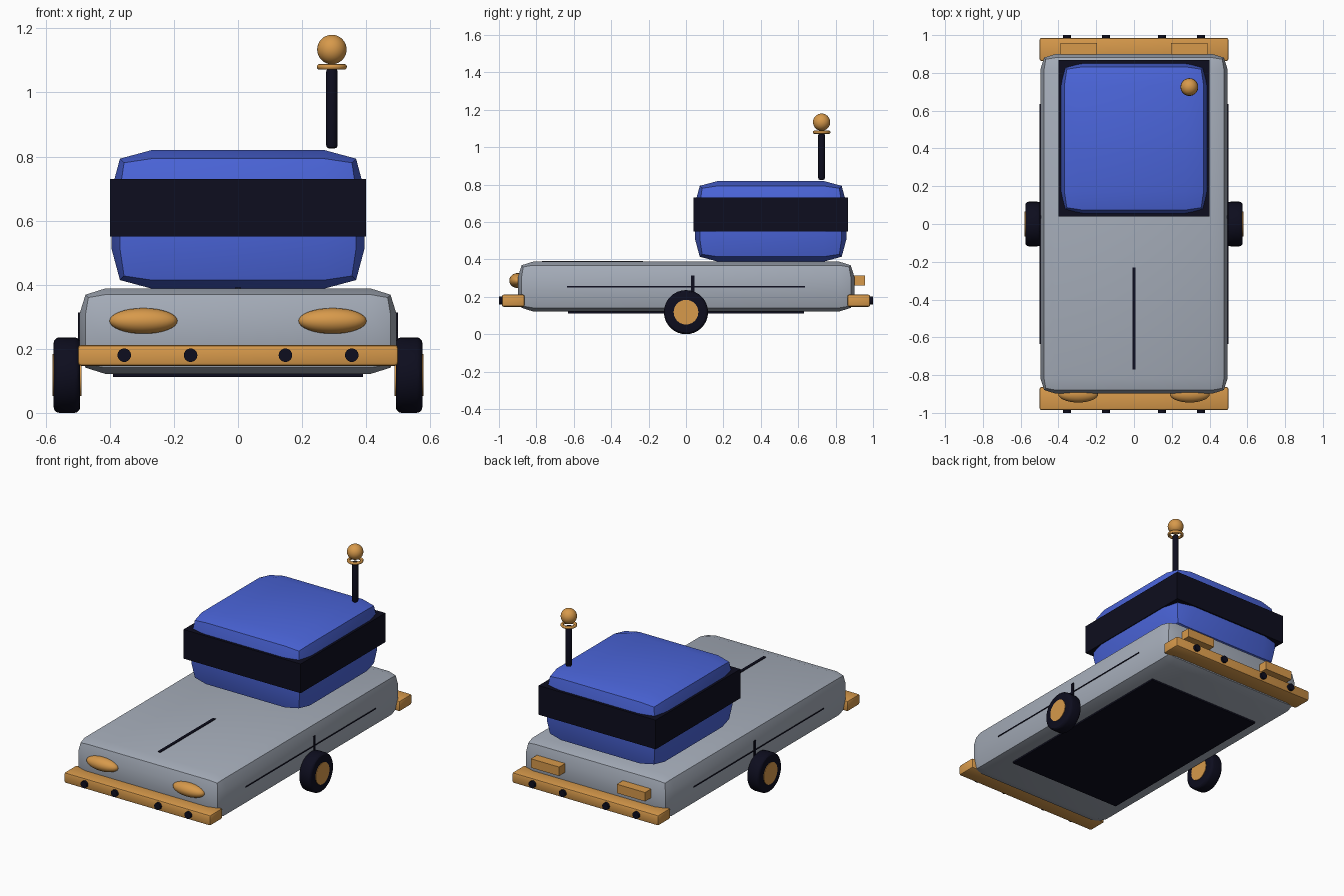
import bpy, math

if "Cube" in bpy.data.objects:
    bpy.data.objects.remove(bpy.data.objects["Cube"], do_unlink=True)


def material(name, rgb):
    m = bpy.data.materials.new(name)
    m.use_nodes = True
    m.diffuse_color = (*rgb, 1)
    m.node_tree.nodes["Principled BSDF"].inputs["Base Color"].default_value = (*rgb, 1)
    return m


GREY = material("grey paint", (0.38, 0.42, 0.49))
BLUE = material("blue paint", (0.07, 0.13, 0.70))
GOLD = material("gold trim", (0.68, 0.32, 0.07))
DARK = material("dark navy", (0.004, 0.004, 0.013))


def finish(name, mat, bevel=0, segments=2, profile=0.5, smooth=30):
    """Name, colour, bevel and shade the active object."""
    o = bpy.context.object
    o.name = name
    o.data.name = name
    o.data.materials.append(mat)
    if bevel:
        b = o.modifiers.new("Bevel", "BEVEL")
        b.width, b.segments, b.profile = bevel, segments, profile
        b.limit_method = "ANGLE"
        b.angle_limit = math.radians(40)
        bpy.ops.object.modifier_apply(modifier=b.name)
    if smooth:
        bpy.ops.object.shade_smooth_by_angle(angle=math.radians(smooth))
    return o


def box(name, mat, x, y, z, **kw):
    """Box from (min, max) ranges."""
    bpy.ops.mesh.primitive_cube_add(size=1, location=[sum(r) / 2 for r in (x, y, z)])
    bpy.context.object.scale = [r[1] - r[0] for r in (x, y, z)]
    bpy.ops.object.transform_apply(location=False, rotation=False, scale=True)
    return finish(name, mat, **kw)


def cylinder(name, mat, radius, depth, centre, axis="z", **kw):
    turn = {"x": (0, math.pi / 2, 0), "y": (math.pi / 2, 0, 0), "z": (0, 0, 0)}[axis]
    bpy.ops.mesh.primitive_cylinder_add(vertices=32, radius=radius, depth=depth,
                                        location=centre, rotation=turn)
    return finish(name, mat, **kw)


def ball(name, mat, centre, radii):
    bpy.ops.mesh.primitive_uv_sphere_add(segments=32, ring_count=16, radius=1, location=centre)
    bpy.context.object.scale = radii
    bpy.ops.object.transform_apply(location=False, rotation=False, scale=True)
    return finish(name, mat)


def span(a, b, side):
    return sorted((a * side, b * side))


# Body, cabin and window band
box("body", GREY, (-0.495, 0.495), (-0.898, 0.9), (0.122, 0.388), bevel=0.08, profile=0.58)
box("cabin", BLUE, (-0.395, 0.395), (0.047, 0.859), (0.388, 0.82), bevel=0.125, profile=0.62)
box("window_band", DARK, (-0.4, 0.4), (0.04, 0.867), (0.55, 0.73), smooth=0)

# Underside plate and bonnet seam
box("underbody_plate", DARK, (-0.39, 0.39), (-0.63, 0.63), (0.112, 0.13), smooth=0)
box("bonnet_seam", DARK, (-0.009, 0.009), (-0.77, -0.23), (0.38, 0.392), smooth=0)

# Bumpers with bolts, front and back
for end, label in ((-1, "front"), (1, "rear")):
    box(label + "_bumper", GOLD, (-0.5, 0.5), span(0.863, 0.985, end), (0.147, 0.212), bevel=0.01)
    for x in (-0.355, -0.148, 0.148, 0.355):
        cylinder(label + "_bumper_bolt", DARK, 0.021, 0.04, (x, 0.98 * end, 0.18), "y")

# Parts repeated on both sides
for side, label in ((-1, "right"), (1, "left")):
    ball(label + "_headlight", GOLD, (0.295 * side, -0.9, 0.287), (0.106, 0.045, 0.04))
    box(label + "_tail_light", GOLD, span(0.197, 0.39, side), (0.88, 0.957), (0.26, 0.315), smooth=0)
    cylinder(label + "_tyre", DARK, 0.118, 0.083, (0.534 * side, 0, 0.118), "x", bevel=0.018, segments=3)
    cylinder(label + "_hub", GOLD, 0.066, 0.09, (0.534 * side, 0, 0.118), "x")
    box(label + "_side_seam", DARK, span(0.48, 0.499, side), (-0.635, 0.635), (0.251, 0.257), smooth=0)
    box(label + "_door_seam", DARK, span(0.48, 0.499, side), (0.028, 0.046), (0.19, 0.313), smooth=0)

# Antenna
AX, AY = 0.293, 0.725
cylinder("antenna_rod", DARK, 0.018, 0.25, (AX, AY, 0.95), bevel=0.01)
bpy.ops.mesh.primitive_torus_add(major_radius=0.038, minor_radius=0.009, major_segments=32,
                                 minor_segments=12, location=(AX, AY, 1.08))
finish("antenna_ring", GOLD)
ball("antenna_ball", GOLD, (AX, AY, 1.134), (0.046, 0.046, 0.046))
